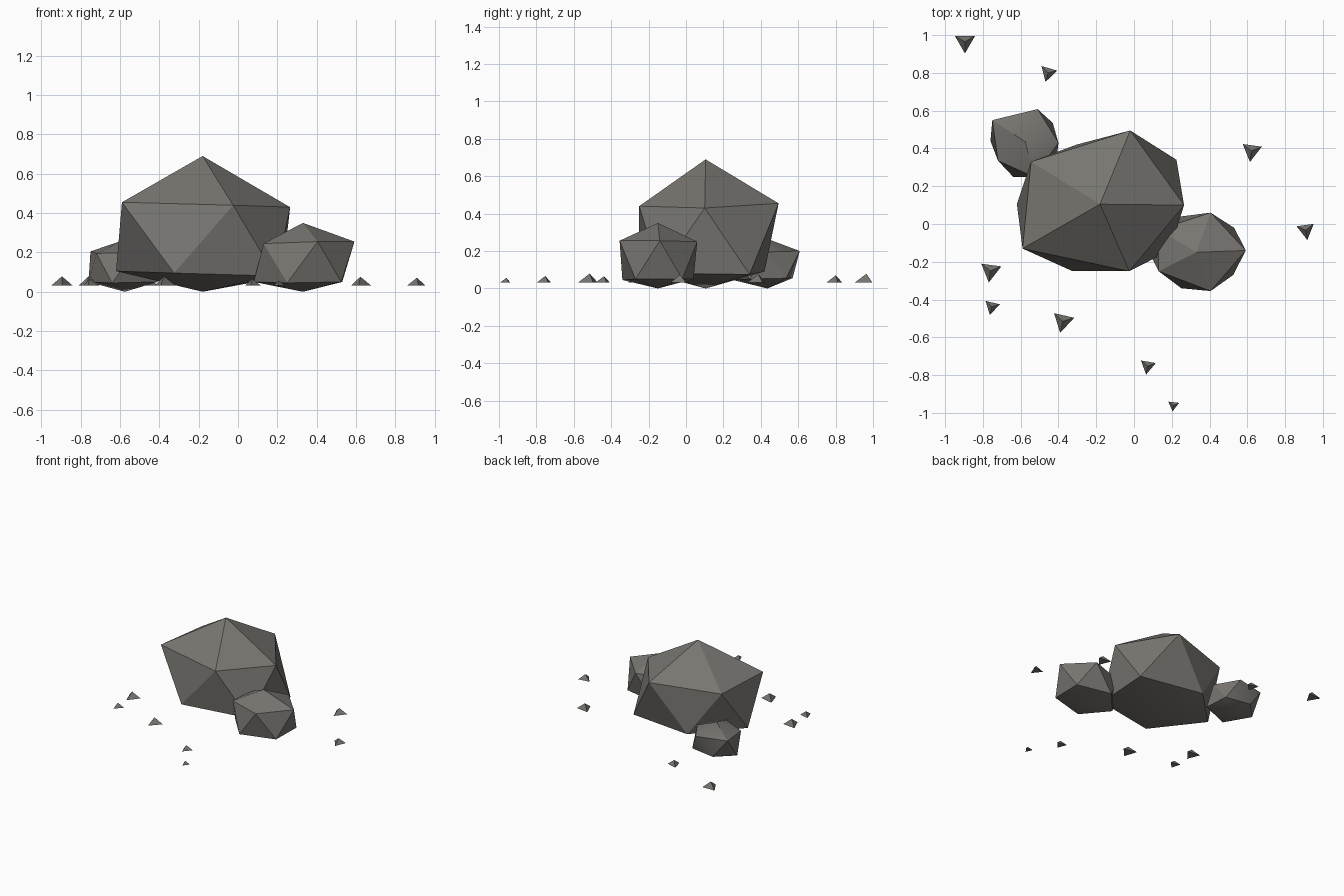
import bpy, bmesh, math

if "Cube" in bpy.data.objects:
    bpy.data.objects.remove(bpy.data.objects["Cube"])

stone = bpy.data.materials.new("dark_warm_grey_stone")
stone.diffuse_color = (0.19, 0.18, 0.165, 1)
stone.use_nodes = True
stone.node_tree.nodes["Principled BSDF"].inputs["Base Color"].default_value = stone.diffuse_color


def finish(name, bm):
    bmesh.ops.recalc_face_normals(bm, faces=bm.faces)
    mesh = bpy.data.meshes.new(name)
    bm.to_mesh(mesh)
    bm.free()
    mesh.materials.append(stone)
    obj = bpy.data.objects.new(name, mesh)
    bpy.context.collection.objects.link(obj)
    bpy.ops.object.select_all(action='DESELECT')
    obj.select_set(True)
    bpy.context.view_layer.objects.active = obj
    bpy.ops.object.shade_smooth_by_angle(angle=math.radians(30))


def rock(name, centre, height, upper, lower):
    """Twenty-sided boulder: two staggered rings of five between two tips."""
    bm = bmesh.new()
    top = bm.verts.new((*centre, height))
    base = bm.verts.new((*centre, 0))
    up = [bm.verts.new(p) for p in upper]
    low = [bm.verts.new(p) for p in lower]
    for i in range(5):
        j = (i + 1) % 5
        bm.faces.new((top, up[i], up[j]))
        bm.faces.new((base, low[j], low[i]))
        bm.faces.new((up[i], low[i], low[j]))
        bm.faces.new((up[i], low[j], up[j]))
    finish(name, bm)


# Boulders; rings run anticlockwise, each lower point leads its upper one
rock("large_boulder", (-0.18, 0.105), 0.69,
     [(-0.59, -0.13, 0.455), (-0.025, -0.25, 0.44), (0.265, 0.10, 0.43),
      (-0.02, 0.495, 0.455), (-0.545, 0.33, 0.44)],
     [(-0.62, 0.105, 0.105), (-0.325, -0.25, 0.095), (0.19, -0.14, 0.08),
      (0.225, 0.34, 0.075), (-0.305, 0.42, 0.09)])
rock("right_boulder", (0.33, -0.15), 0.35,
     [(0.13, -0.25, 0.245), (0.405, -0.355, 0.255), (0.592, -0.14, 0.255),
      (0.405, 0.06, 0.25), (0.13, -0.03, 0.24)],
     [(0.08, -0.15, 0.05), (0.25, -0.34, 0.045), (0.525, -0.27, 0.05),
      (0.53, -0.02, 0.05), (0.25, 0.04, 0.05)])
rock("left_boulder", (-0.575, 0.435), 0.265,
     [(-0.72, 0.335, 0.195), (-0.53, 0.25, 0.2), (-0.40, 0.43, 0.195),
      (-0.51, 0.608, 0.2), (-0.75, 0.55, 0.205)],
     [(-0.76, 0.44, 0.05), (-0.64, 0.25, 0.045), (-0.41, 0.34, 0.05),
      (-0.43, 0.535, 0.055), (-0.635, 0.57, 0.055)])

# Scattered three-sided pebbles: x, y, radius, direction of one corner
pebbles = [(-0.895, 0.965, 0.062, -90), (-0.455, 0.80, 0.05, -106),
           (0.622, 0.387, 0.059, 22), (0.91, -0.032, 0.053, -82),
           (-0.76, -0.248, 0.062, -98), (-0.753, -0.438, 0.045, -103),
           (-0.377, -0.515, 0.063, -103), (0.072, -0.752, 0.046, -100),
           (0.208, -0.96, 0.033, -97)]
for n, (x, y, r, a) in enumerate(pebbles, 1):
    bm = bmesh.new()
    ring = [bm.verts.new((x + r * math.cos(t), y + r * math.sin(t), 0.032))
            for t in (math.radians(a + 120 * k) for k in range(3))]
    tip = bm.verts.new((x, y, 0.032 + 0.75 * r))
    bm.faces.new(ring)
    for i in range(3):
        bm.faces.new((ring[i], ring[(i + 1) % 3], tip))
    finish(f"pebble_{n}", bm)
